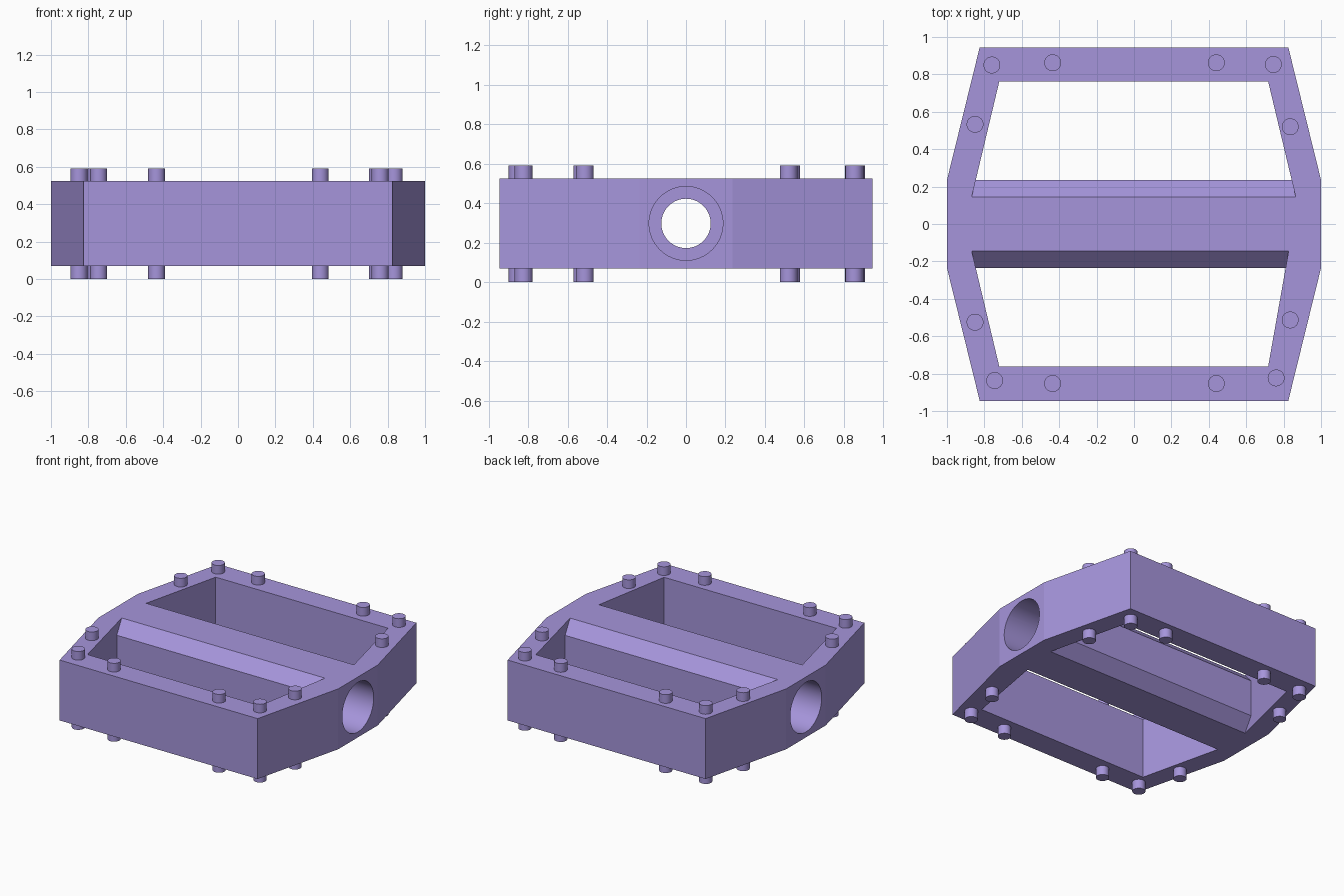
import bpy, bmesh
from math import radians
from mathutils import Matrix

default = bpy.data.objects.get("Cube")
if default:
    bpy.data.objects.remove(default, do_unlink=True)

LOW, HIGH, TOTAL = 0.07, 0.525, 0.59
MID = (LOW + HIGH) / 2

violet = bpy.data.materials.new("violet")
violet.use_nodes = True
violet.diffuse_color = (0.38, 0.30, 0.71, 1)
violet.node_tree.nodes["Principled BSDF"].inputs["Base Color"].default_value = (0.38, 0.30, 0.71, 1)


def finish(name, bm):
    bmesh.ops.recalc_face_normals(bm, faces=bm.faces)
    mesh = bpy.data.meshes.new(name)
    bm.to_mesh(mesh)
    bm.free()
    mesh.materials.append(violet)
    obj = bpy.data.objects.new(name, mesh)
    bpy.context.collection.objects.link(obj)
    return obj


def prism(name, points, offset):
    """Extrude a polygon of 3D points along an offset."""
    bm = bmesh.new()
    face = bm.faces.new([bm.verts.new(p) for p in points])
    result = bmesh.ops.extrude_face_region(bm, geom=[face], use_keep_orig=True)
    verts = [g for g in result["geom"] if isinstance(g, bmesh.types.BMVert)]
    bmesh.ops.translate(bm, verts=verts, vec=offset)
    return finish(name, bm)


def cylinder(name, radius, length, centre, along_x=False, segments=64):
    bm = bmesh.new()
    turn = Matrix.Rotation(radians(90), 4, "Y") if along_x else Matrix()
    bmesh.ops.create_cone(bm, cap_ends=True, segments=segments, radius1=radius,
                          radius2=radius, depth=length,
                          matrix=Matrix.Translation(centre) @ turn)
    return finish(name, bm)


def activate(obj):
    bpy.ops.object.select_all(action="DESELECT")
    obj.select_set(True)
    bpy.context.view_layer.objects.active = obj


def cut(target, cutter, keep=False):
    activate(target)
    mod = target.modifiers.new("cut", "BOOLEAN")
    mod.operation, mod.solver, mod.object = "DIFFERENCE", "EXACT", cutter
    bpy.ops.object.modifier_apply(modifier=mod.name)
    if not keep:
        bpy.data.objects.remove(cutter, do_unlink=True)


# Eight-sided cage
quarter = [(1, 0.235), (0.825, 0.945)]
outline = quarter + [(-x, y) for x, y in reversed(quarter)]
outline += [(-x, -y) for x, y in outline]
body = prism("pedal_body", [(x, y, LOW) for x, y in outline], (0, 0, HIGH - LOW))

# Chamfered centre bar, kept solid by subtracting it from the window cutters
side = 0.235
flat = HIGH - 0.09 - MID
section = [(side, flat), (0, flat + side), (-side, flat),
           (-side, -flat), (0, -flat - side), (side, -flat)]
bar = prism("bar_helper", [(-1.2, y, MID + z) for y, z in section], (2.4, 0, 0))

# Front and back windows; each side wall runs from its outer to its inner corner
for sign, right_inner in ((1, 0.865), (-1, 0.827)):
    def wall(outer, inner, y):
        return outer + (inner - outer) * (0.763 - y) / (0.763 - 0.143)
    loop = [(wall(-0.72, -0.868, y), sign * y, 0) for y in (0.03, 0.763)]
    loop += [(wall(0.717, right_inner, y), sign * y, 0) for y in (0.763, 0.03)]
    window = prism("window_helper", loop, (0, 0, TOTAL))
    cut(window, bar, keep=True)
    cut(body, window)
bpy.data.objects.remove(bar, do_unlink=True)

# Axle bore, with a wide bearing seat at each end
cut(body, cylinder("bore_helper", 0.125, 2.4, (0, 0, MID), True))
for sign in (-1, 1):
    cut(body, cylinder("seat_helper", 0.187, 0.7, (sign * 0.85, 0, MID), True))
activate(body)
bpy.ops.object.shade_smooth_by_angle(angle=radians(12))

# Grip pins, standing proud above and below
pins = [(-0.76, 0.85), (-0.435, 0.862), (0.44, 0.862), (0.745, 0.853),
        (0.835, 0.52), (-0.85, 0.533), (-0.85, -0.525), (0.835, -0.513),
        (-0.745, -0.837), (-0.435, -0.853), (0.44, -0.853), (0.76, -0.823)]
for i, (x, y) in enumerate(pins):
    for end, z0, z1 in (("lower", 0, LOW + 0.02), ("upper", HIGH - 0.02, TOTAL)):
        pin = cylinder(f"{end}_grip_pin_{i + 1}", 0.045, z1 - z0,
                       (x, y, (z0 + z1) / 2), segments=32)
        activate(pin)
        bpy.ops.object.shade_smooth_by_angle(angle=radians(30))
